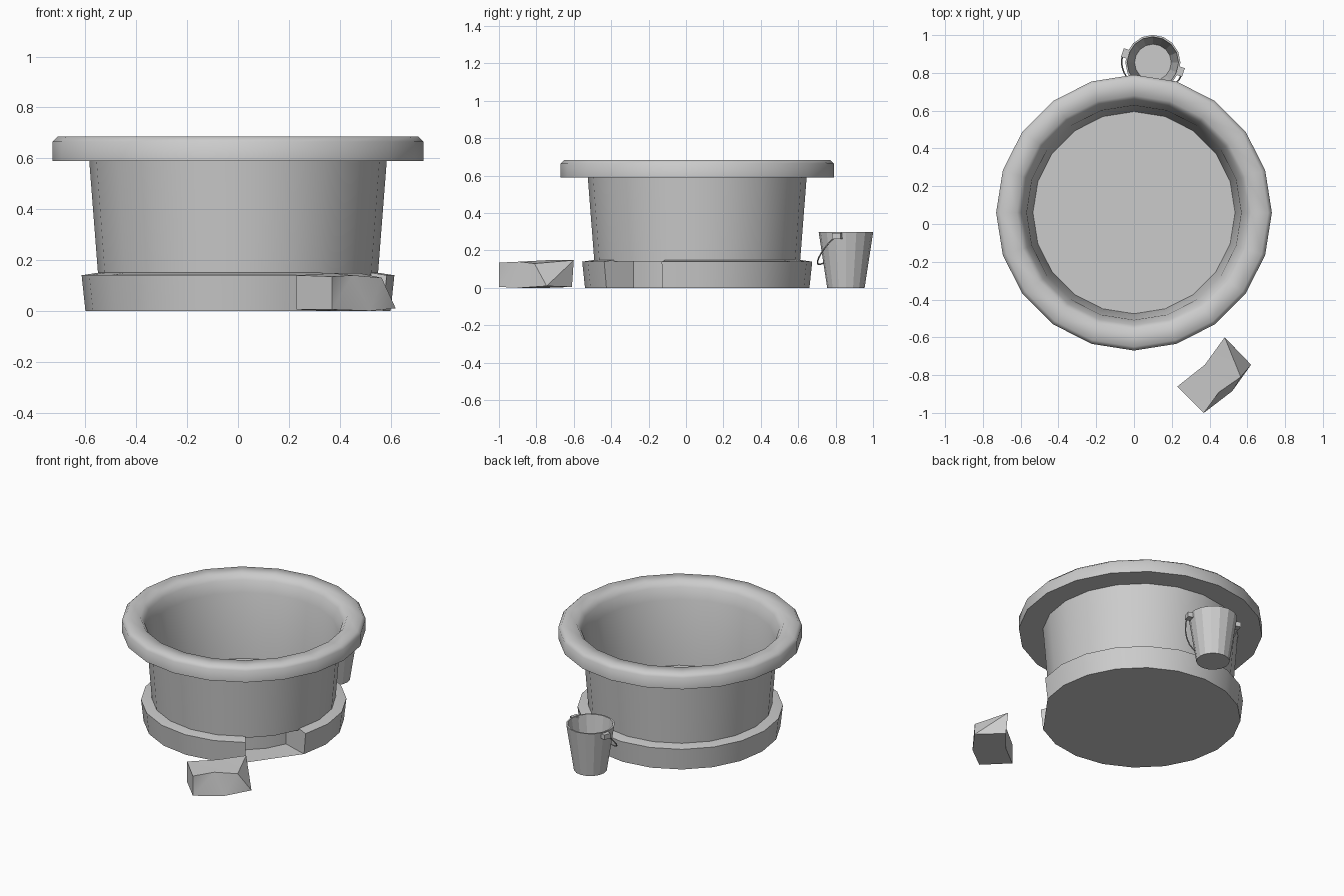
import bpy, bmesh
from math import sin, cos, pi, radians
from mathutils import Vector

if "Cube" in bpy.data.objects:
    bpy.data.objects.remove(bpy.data.objects["Cube"])


def finish(bm, name, smooth=None):
    bmesh.ops.recalc_face_normals(bm, faces=bm.faces)
    me = bpy.data.meshes.new(name)
    bm.to_mesh(me)
    bm.free()
    ob = bpy.data.objects.new(name, me)
    bpy.context.collection.objects.link(ob)
    if smooth:
        bpy.ops.object.select_all(action='DESELECT')
        ob.select_set(True)
        bpy.context.view_layer.objects.active = ob
        bpy.ops.object.shade_smooth_by_angle(angle=radians(smooth))
    return ob


def skin(bm, loops, caps=True):
    """Join equal-length point loops with quads and cap both ends."""
    rows = [[bm.verts.new(p) for p in loop] for loop in loops]
    n = len(rows[0])
    for a, b in zip(rows, rows[1:]):
        for i in range(n):
            j = (i + 1) % n
            bm.faces.new((a[i], a[j], b[j], b[i]))
    if caps:
        bm.faces.new(rows[0])
        bm.faces.new(rows[-1])


def ring(r, z, n, c):
    return [(c[0] + r * cos(2 * pi * i / n), c[1] + r * sin(2 * pi * i / n), z)
            for i in range(n)]


# tub bowl: outer wall, overhanging rim, inner wall and floor
TUB = (0, 0.06)
profile = [(.55, .14), (.585, .59), (.73, .59), (.73, .665), (.71, .685),
           (.62, .685), (.595, .65), (.568, .58), (.535, .16)]
bm = bmesh.new()
skin(bm, [ring(r, z, 20, TUB) for r, z in profile])
finish(bm, "tub_bowl", 80)


# base slab with a two-segment notch at the front right
def base_outline(r, z, inner=.42):
    pts = [(r, 18 * k) for k in range(-1, 18)]
    pts += [(inner, -54), (inner, -36), (inner, -18)]
    return [(TUB[0] + q * cos(radians(a)), TUB[1] + q * sin(radians(a)), z)
            for q, a in pts]


bm = bmesh.new()
skin(bm, [base_outline(.60, 0), base_outline(.615, .14), base_outline(.55, .15)])
bmesh.ops.triangulate(bm, faces=[f for f in bm.faces if len(f.verts) > 4])
finish(bm, "tub_base", 80)

# broken-off piece of the base lying in front
bm = bmesh.new()
skin(bm, [
    [(.23, -.86, .005), (.37, -1, .005), (.37, -1, .135), (.23, -.86, .14)],
    [(.375, -.745, 0), (.52, -.885, 0), (.45, -.89, .14), (.375, -.745, .148)],
    [(.49, -.61, .005), (.62, -.745, .01), (.565, -.81, .13), (.48, -.60, .148)]])
bmesh.ops.triangulate(bm, faces=bm.faces)
finish(bm, "broken_chunk", 30)

# bucket with thin walls
BUCKET = (0.10, 0.855)
bm = bmesh.new()
skin(bm, [ring(r, z, 16, BUCKET) for r, z in
          [(.10, 0), (.146, .30), (.136, .30), (.097, .012)]])
finish(bm, "bucket")

# handle ears on both sides of the bucket
axis = Vector((.95, -.31, 0)).normalized()
out = Vector((axis.y, -axis.x, 0))
centre = Vector((*BUCKET, 0))
for side, label in ((1, "right"), (-1, "left")):
    bm = bmesh.new()
    loops = []
    for d in (.132, .17):
        mid = centre + axis * side * d
        loops.append([mid + out * u + Vector((0, 0, z)) for u, z in
                      ((-.024, .262), (.024, .262), (.024, .294), (-.024, .294))])
    skin(bm, loops)
    finish(bm, "bucket_ear_" + label)

# wire handle hanging down toward the tub
curve = bpy.data.curves.new("bucket_handle", 'CURVE')
curve.dimensions = '3D'
curve.bevel_depth = .004
curve.bevel_resolution = 1
curve.use_fill_caps = True
spline = curve.splines.new('POLY')
STEPS = 14
spline.points.add(STEPS)
for i, p in enumerate(spline.points):
    t = pi * i / STEPS
    pos = centre + axis * .165 * cos(t) + out * .15 * sin(t) ** .9
    p.co = (*pos.xy, .28 - .155 * sin(t), 1)
bpy.context.collection.objects.link(bpy.data.objects.new("bucket_handle", curve))
